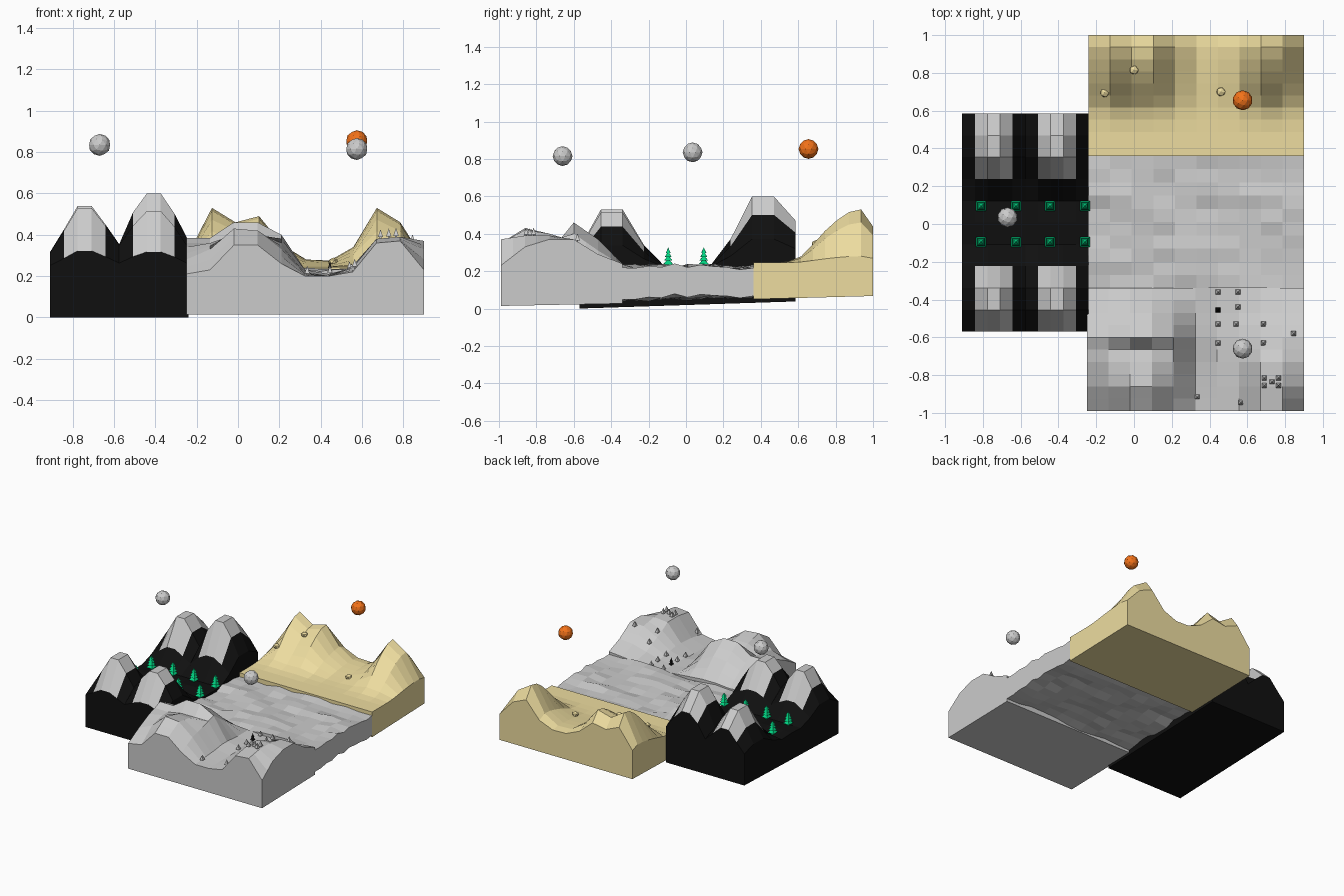
import bpy, bmesh, math, random
from mathutils import Matrix, Vector

if "Cube" in bpy.data.objects:
    bpy.data.objects.remove(bpy.data.objects["Cube"])

random.seed(4)


def material(name, rgb):
    m = bpy.data.materials.new(name)
    m.diffuse_color = (*rgb, 1)
    m.use_nodes = True
    m.node_tree.nodes["Principled BSDF"].inputs["Base Color"].default_value = m.diffuse_color
    return m


BLACK = material("black_rock", (0.005, 0.005, 0.005))
GREY = material("grey_cap", (0.8, 0.8, 0.8))
SAND = material("sand", (0.85, 0.72, 0.35))
GREEN = material("pine_green", (0.0, 0.65, 0.22))
ORANGE = material("orange", (0.9, 0.17, 0.01))


def finish(name, bm, mats=()):
    bmesh.ops.recalc_face_normals(bm, faces=bm.faces[:])
    me = bpy.data.meshes.new(name)
    bm.to_mesh(me)
    bm.free()
    for m in mats:
        me.materials.append(m)
    ob = bpy.data.objects.new(name, me)
    bpy.context.collection.objects.link(ob)
    return ob


def steps(a, b, n=10):
    return [a + (b - a) * i / n for i in range(n + 1)]


def lerp_at(x, keys):
    """Piecewise linear lookup in a list of (x, value)."""
    for (a, u), (b, v) in zip(keys, keys[1:]):
        if x <= b:
            return u + (v - u) * max(0, (x - a) / (b - a))
    return keys[-1][1]


def terrain(name, xs, ys, top, bottom, mats=(), paint=None):
    """Closed block: height grid on top, base grid below, straight walls."""
    bm = bmesh.new()
    n, m = len(xs), len(ys)
    T = [[bm.verts.new((x, y, top[j][i])) for i, x in enumerate(xs)] for j, y in enumerate(ys)]
    B = [[bm.verts.new((x, y, bottom(i, j))) for i, x in enumerate(xs)] for j, y in enumerate(ys)]
    for j in range(m - 1):
        for i in range(n - 1):
            f = bm.faces.new((T[j][i], T[j][i + 1], T[j + 1][i + 1], T[j + 1][i]))
            if paint and paint(i, j):
                f.material_index = 1
            bm.faces.new((B[j][i], B[j + 1][i], B[j + 1][i + 1], B[j][i + 1]))
    for i in range(n - 1):
        for j in (0, m - 1):
            bm.faces.new((T[j][i], T[j][i + 1], B[j][i + 1], B[j][i]))
    for j in range(m - 1):
        for i in (0, n - 1):
            bm.faces.new((T[j][i], T[j + 1][i], B[j + 1][i], B[j][i]))
    finish(name, bm, mats)

    def height(x, y):
        rows = [(yy, lerp_at(x, list(zip(xs, r)))) for yy, r in zip(ys, top)]
        return lerp_at(y, rows)
    return height


def tilt(ys, a, b):
    return lambda i, j: a + (b - a) * j / (len(ys) - 1)


# Grey hills at the front
xs, ys = steps(-0.25, 0.9), steps(-0.99, -0.34)
hill_rows = [
    (-0.99, (.21, .23, .35, .35, .26, .20, .20, .22, .36, .37, .23)),
    (-0.86, (.28, .33, .43, .42, .33, .21, .20, .24, .38, .39, .33)),
    (-0.73, (.34, .36, .40, .40, .36, .22, .20, .25, .38, .39, .37)),
    (-0.665, (.36, .36, .38, .38, .38, .23, .20, .25, .34, .38, .37)),
    (-0.60, (.385, .385, .46, .46, .40, .23, .21, .24, .31, .37, .37)),
    (-0.47, (.32, .32, .36, .37, .31, .22, .21, .22, .25, .28, .29)),
    (-0.34, (.24, .23, .24, .24, .23, .22, .21, .21, .22, .23, .24)),
]
top = [[lerp_at(y, [(k, r[i]) for k, r in hill_rows]) for i in range(11)] for y in ys]
hill_z = terrain("front_hills", xs, ys, top, tilt(ys, 0.014, 0.027))

# Sandy mountains at the back
xs, ys = steps(-0.24, 0.9), steps(0.36, 1.0)
peaks = (.31, .53, .46, .49, .35, .28, .275, .34, .53, .46, .28)
rise = (0, 0, 0, .03, .12, .35, .6, .8, .95, 1, .68)
top = [[0.245 + (p - 0.245) * r for p in peaks] for r in rise]
sand_z = terrain("sand_mountains", xs, ys, top, tilt(ys, 0.05, 0.067), [SAND])

# Rippled sheet in the middle
xs, ys = steps(-0.24, 0.9), steps(-0.34, 0.36)
top = [[0.222 + 0.008 * math.sin(j * 0.9 + i) + random.uniform(-0.012, 0.012)
        for i in range(11)] for j in range(11)]
terrain("middle_plain", xs, ys, top, lambda i, j: top[j][i] - 0.16 + 0.002 * (j - 5))

# Black ground with four grey-capped peaks
xs, ys = steps(-0.91, -0.24), steps(-0.57, 0.585)
across = (.3, .64, 1, 1, .72, .42, .76, 1, 1, .74, .4)
along = (.33, 1, 1, .38, 0, 0.04, 0, .4, 1, 1, .66)
crest = {(0, 0): .53, (1, 0): .515, (0, 1): .54, (1, 1): .6}
top = [[0.22 + (crest[(i > 5, j > 5)] - 0.22) * across[i] * along[j]
        for i in range(11)] for j in range(11)]
cap = lambda i, j: i in (1, 2, 3, 6, 7, 8) and j in (0, 1, 2, 7, 8, 9)
black_z = terrain("capped_peaks", xs, ys, top, tilt(ys, 0.0, 0.038), [BLACK, GREY], cap)


def pine(name, x, y, z, r, h, tiers, mats=()):
    """Square trunk with overlapping four-sided cones."""
    bm = bmesh.new()
    turn = Matrix.Rotation(math.pi / 4, 4, 'Z')

    def cone(r1, r2, z0, z1):
        bmesh.ops.create_cone(bm, cap_ends=True, segments=4, radius1=r1, radius2=r2, depth=z1 - z0,
                              matrix=Matrix.Translation((x, y, (z0 + z1) / 2)) @ turn)
    cone(r * 0.3, r * 0.3, z - 0.01, z + h * 0.15)
    step = h * 0.85 / (tiers + 0.5)
    for k in range(tiers):
        z0 = z + h * 0.15 + k * step
        cone(r * (1 - 0.65 * k / tiers), 0, z0, z0 + step * 1.5)
    finish(name, bm, mats)


# Green pines between the peaks
for x in (-0.81, -0.625, -0.445, -0.26):
    for y in (-0.095, 0.095):
        pine("green_pine", x, y, black_z(x, y), 0.037, 0.105, 4, [GREEN])

# Small pines on the front hills
spots = [(.445, -.36), (.55, -.36), (.55, -.44), (.445, -.53), (.54, -.53), (.685, -.53),
         (.445, -.63), (.685, -.63), (.845, -.58), (.69, -.815), (.765, -.815), (.73, -.835),
         (.69, -.855), (.765, -.855), (.335, -.915), (.565, -.945)]
for x, y in spots:
    pine("small_pine", x, y, hill_z(x, y), 0.018, 0.045, 1)
pine("black_pine", .445, -.455, hill_z(.445, -.455), 0.018, 0.06, 2, [BLACK])


def ball(name, loc, r, sub, mats=(), scale=(1, 1, 1)):
    bm = bmesh.new()
    bmesh.ops.create_icosphere(bm, subdivisions=sub, radius=r,
                               matrix=Matrix.Translation(loc) @ Matrix.Diagonal((*scale, 1)))
    finish(name, bm, mats)


# Boulders on the sand
for x, y in ((-.155, .695), (0, .815), (.46, .70)):
    ball("boulder", (x, y, sand_z(x, y) + 0.008), 0.026, 1, [SAND], (1, 1, 0.75))

# Floating balls
ball("left_ball", (-0.67, 0.035, 0.835), 0.053, 2)
ball("front_ball", (0.575, -0.66, 0.815), 0.053, 2)
ball("orange_ball", (0.575, 0.655, 0.853), 0.053, 2, [ORANGE])
